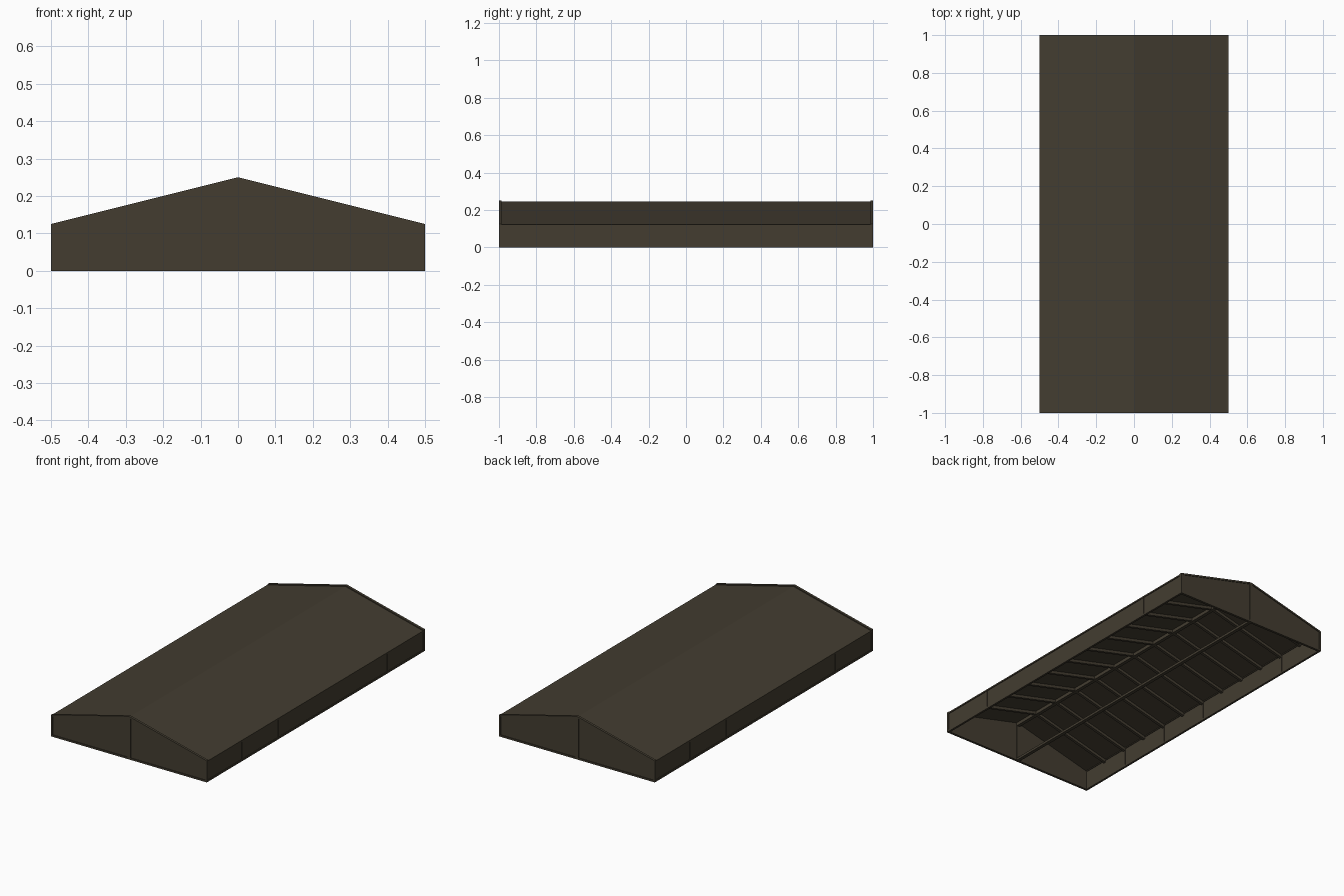
import bpy, bmesh, math
from mathutils import Matrix

if "Cube" in bpy.data.objects:
    bpy.data.objects.remove(bpy.data.objects["Cube"])

def make_mat(name, col):
    m = bpy.data.materials.new(name)
    m.diffuse_color = (*col, 1)
    m.use_nodes = True
    m.node_tree.nodes["Principled BSDF"].inputs["Base Color"].default_value = m.diffuse_color
    return m

wood = make_mat("dark brown wood", (0.056, 0.046, 0.030))
SLOPE = math.atan2(0.125, 0.5)

def finish(name, bm):
    bmesh.ops.recalc_face_normals(bm, faces=bm.faces)
    me = bpy.data.meshes.new(name)
    bm.to_mesh(me)
    bm.free()
    me.materials.append(wood)
    ob = bpy.data.objects.new(name, me)
    bpy.context.collection.objects.link(ob)
    return ob

def box(name, x0, x1, y0, y1, z0, z1):
    bm = bmesh.new()
    bmesh.ops.create_cube(bm, size=1)
    for v in bm.verts:
        v.co.x = x1 if v.co.x > 0 else x0
        v.co.y = y1 if v.co.y > 0 else y0
        v.co.z = z1 if v.co.z > 0 else z0
    return finish(name, bm)

def prism(name, pts, y0, y1):
    """Extrude an x,z profile along y."""
    bm = bmesh.new()
    f = bm.faces.new([bm.verts.new((x, y0, z)) for x, z in pts])
    r = bmesh.ops.extrude_face_region(bm, geom=[f])
    vs = [g for g in r["geom"] if isinstance(g, bmesh.types.BMVert)]
    bmesh.ops.translate(bm, verts=vs, vec=(0, y1 - y0, 0))
    return finish(name, bm)

def chevron(top, thick, half=0.5):
    """Profile of a roof layer whose ridge is at height top."""
    e = top - half * 0.25
    return [(-half, e), (0, top), (half, e),
            (half, e - thick), (0, top - thick), (-half, e - thick)]

# roof skin
prism("roof", chevron(0.244, 0.004), -0.99, 0.99)

# gable ends: panel, sloping trim, sill, corner and centre posts
for s, side in ((-1, "front"), (1, "back")):
    def yr(a, b):
        return tuple(sorted((s * a, s * b)))
    prism(side + "_gable_panel",
          [(-0.495, 0.003), (0.495, 0.003), (0.495, 0.121), (0, 0.245), (-0.495, 0.121)],
          *yr(0.991, 0.996))
    prism(side + "_gable_trim", chevron(0.25, 0.01), *yr(0.986, 1.0))
    box(side + "_sill", -0.5, 0.5, *yr(0.986, 1.0), 0, 0.01)
    box(side + "_centre_post", -0.01, 0.01, *yr(0.986, 1.0), 0.002, 0.243)
    for k in (-1, 1):
        xa, xb = sorted((k * 0.49, k * 0.5))
        box(side + "_corner_post", xa, xb, *yr(0.986, 1.0), 0.002, 0.12)

# long side walls: panel, sill, eave plate, posts
for s, side in ((-1, "left"), (1, "right")):
    def xr(a, b):
        return tuple(sorted((s * a, s * b)))
    box(side + "_wall_panel", *xr(0.492, 0.496), -0.99, 0.99, 0.003, 0.119)
    box(side + "_sill", *xr(0.488, 0.5), -0.99, 0.99, 0, 0.01)
    box(side + "_eave_plate", *xr(0.488, 0.5), -0.99, 0.99, 0.113, 0.1215)
    for i in range(1, 6):
        y = -1 + i / 3
        box(side + "_wall_post", *xr(0.489, 0.498), y - 0.008, y + 0.008, 0.008, 0.115)

# ridge beam and floor beam along the middle
box("ridge_beam", -0.01, 0.01, -0.99, 0.99, 0.218, 0.238)
box("floor_beam", -0.01, 0.01, -0.99, 0.99, 0, 0.014)

# rafters under the roof
for i in range(1, 12):
    y = -1 + i / 6
    prism("rafter", chevron(0.241, 0.018, 0.49), y - 0.008, y + 0.008)
